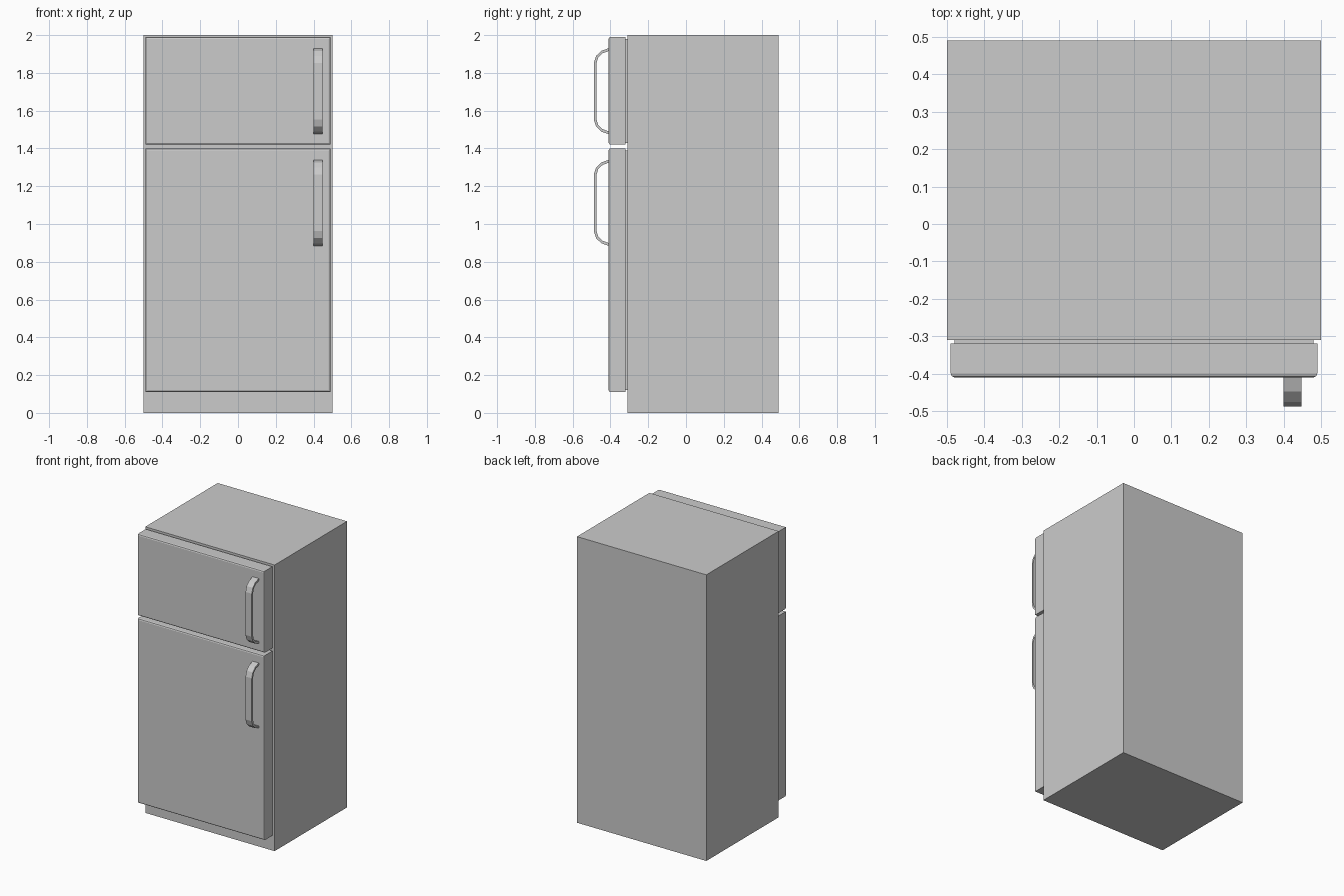
import bpy, bmesh
from mathutils import Vector

if "Cube" in bpy.data.objects:
    bpy.data.objects.remove(bpy.data.objects["Cube"])


def finish(bm, name):
    bmesh.ops.recalc_face_normals(bm, faces=bm.faces)
    mesh = bpy.data.meshes.new(name)
    bm.to_mesh(mesh)
    bm.free()
    obj = bpy.data.objects.new(name, mesh)
    bpy.context.collection.objects.link(obj)
    return obj


def box(name, lo, hi, front_bevel=0.0):
    lo, hi = Vector(lo), Vector(hi)
    bm = bmesh.new()
    bmesh.ops.create_cube(bm, size=1)
    for v in bm.verts:
        v.co = (lo + hi) / 2 + v.co * (hi - lo)
    if front_bevel:
        edges = [e for e in bm.edges if all(v.co.y < lo.y + 1e-4 for v in e.verts)]
        bmesh.ops.bevel(bm, geom=edges, offset=front_bevel, segments=2,
                        profile=0.5, affect='EDGES')
    return finish(bm, name)


def handle(name, z_mid):
    # Outer and inner side outlines (y, height from the middle), mirrored vertically
    outer = [(-0.408, 0.228), (-0.448, 0.214), (-0.476, 0.187), (-0.488, 0.15)]
    inner = [(-0.408, 0.213), (-0.441, 0.201), (-0.465, 0.179), (-0.474, 0.147)]
    outer += [(y, -h) for y, h in reversed(outer)]
    inner += [(y, -h) for y, h in reversed(inner)]
    bm = bmesh.new()
    rings = []
    for o, i in zip(outer, inner):
        rings.append([bm.verts.new((x, y, z_mid + h))
                      for x, (y, h) in ((0.4, o), (0.448, o), (0.448, i), (0.4, i))])
    for a, b in zip(rings, rings[1:]):
        for k in range(4):
            n = (k + 1) % 4
            bm.faces.new((a[k], a[n], b[n], b[k]))
    bm.faces.new(rings[0])
    bm.faces.new(rings[-1])
    return finish(bm, name)


# Cabinet
box("cabinet", (-0.5, -0.31, 0), (0.5, 0.49, 2))

# Doors, each with a recessed gasket and a handle
for part, z0, z1, grip in (("fridge", 0.11, 1.40, 1.112), ("freezer", 1.42, 1.99, 1.703)):
    box(part + "_gasket", (-0.48, -0.32, z0 + 0.01), (0.48, -0.31, z1 - 0.01))
    box(part + "_door", (-0.49, -0.41, z0), (0.49, -0.32, z1), 0.01)
    handle(part + "_handle", grip)
